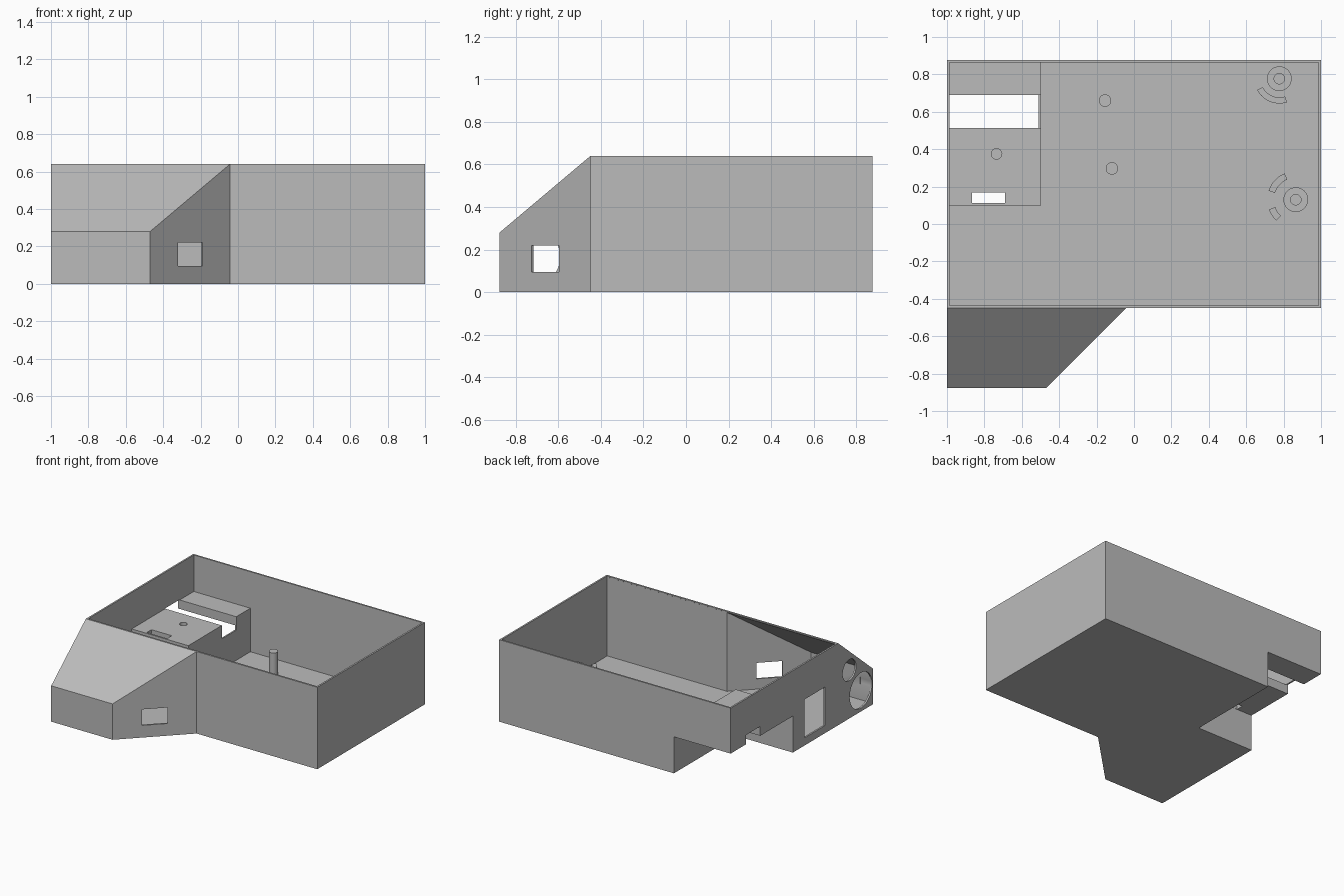
import bpy, bmesh, math
from mathutils import Matrix

if "Cube" in bpy.data.objects:
    bpy.data.objects.remove(bpy.data.objects["Cube"])

grey = bpy.data.materials.new("light_grey")
grey.diffuse_color = (0.5, 0.5, 0.5, 1)
grey.use_nodes = True
grey.node_tree.nodes["Principled BSDF"].inputs["Base Color"].default_value = grey.diffuse_color


def prism(name, pts, a, b, axis="z"):
    """Extrude a closed outline from a to b; along x the outline is (y, z)."""
    bm = bmesh.new()
    place = (lambda p, h: (p[0], p[1], h)) if axis == "z" else (lambda p, h: (h, p[0], p[1]))
    low = [bm.verts.new(place(p, a)) for p in pts]
    high = [bm.verts.new(place(p, b)) for p in pts]
    bm.faces.new(low[::-1])
    bm.faces.new(high)
    n = len(pts)
    for i in range(n):
        j = (i + 1) % n
        bm.faces.new((low[i], low[j], high[j], high[i]))
    bmesh.ops.recalc_face_normals(bm, faces=bm.faces)
    me = bpy.data.meshes.new(name)
    bm.to_mesh(me)
    bm.free()
    me.materials.append(grey)
    ob = bpy.data.objects.new(name, me)
    bpy.context.collection.objects.link(ob)
    return ob


def box(name, x0, x1, y0, y1, z0, z1):
    return prism(name, [(x0, y0), (x1, y0), (x1, y1), (x0, y1)], z0, z1)


def arc(cx, cy, r, a0, a1, n):
    return [(cx + r * math.cos(math.radians(a0 + (a1 - a0) * i / n)),
             cy + r * math.sin(math.radians(a0 + (a1 - a0) * i / n))) for i in range(n + 1)]


def circle(cx, cy, r, n=32):
    return arc(cx, cy, r, 0, 360, n)[:-1]


def cut(ob, *cutters):
    """Subtract each cutter in turn and remove it."""
    for c in cutters:
        m = ob.modifiers.new("cut", "BOOLEAN")
        m.operation, m.solver, m.object = "DIFFERENCE", "EXACT", c
        bpy.context.view_layer.objects.active = ob
        bpy.ops.object.modifier_apply(modifier=m.name)
        bpy.data.objects.remove(c)


def smooth(ob):
    bpy.ops.object.select_all(action="DESELECT")
    ob.select_set(True)
    bpy.context.view_layer.objects.active = ob
    bpy.ops.object.shade_smooth_by_angle(angle=math.radians(30))


W, H, D, F = 0.013, 0.64, 0.877, -0.45   # wall, height, half depth, front wall
SLOPE = (H - 0.28) / (D + F)             # rise of the sloped bay roof


def plan(w):
    k = 0.414 * w
    return [(-1 + w, -D + w), (-0.47 - k, -D + w), (-0.043 - k, F + w),
            (1 - w, F + w), (1 - w, D - w), (-1 + w, D - w)]


def roof_cut(drop, y_end):
    z = lambda y: H - drop + (y - F) * SLOPE
    return prism("roof_cutter", [(-1.1, z(-1.1)), (y_end, z(y_end)), (y_end, 1.5), (-1.1, 1.5)],
                 -1.5, 1.5, "x")


# Open case with a sloped bay at the front left
case = prism("case_shell", plan(0), 0, H)
cut(case, roof_cut(0, -0.3))

# Hollow interior, leaving the raised platform at the back left
cavity = prism("cavity", plan(W), 0.015, 1.0)
cut(cavity, roof_cut(0.02, F + W + 0.001),
    box("platform_keep", -1.2, -0.498, 0.098, 1.2, -1, 0.355))
cut(case, cavity)

# Recess below the platform, cable slot, small slot and blind screw hole
cut(case,
    box("recess", -1.2, -0.51, 0.11, 1.2, -0.5, 0.285),
    box("wide_slot", -1.2, -0.45, 0.512, 0.69, 0.25, 0.358),
    box("small_slot", -0.865, -0.69, 0.112, 0.168, 0.2, 0.5),
    prism("screw_hole", circle(-0.735, 0.375, 0.028), 0.30, 0.5))

# Openings in the left wall
cut(case,
    box("side_window", -1.1, -0.9, -0.287, -0.036, 0.06, 0.36),
    prism("small_port", circle(-0.588, 0.378, 0.083, 40), -1.1, -0.9, "x"),
    prism("large_port", circle(-0.73, 0.165, 0.138, 48), -1.1, -0.9, "x"))

# Window in the diagonal wall
window = box("diagonal_window", -0.08, 0.08, -0.092, 0.092, 0.095, 0.22)
window.data.transform(Matrix.Translation((-0.255, -0.662, 0)) @ Matrix.Rotation(math.radians(-45), 4, "Z"))
cut(case, window)
smooth(case)

# Support posts on the floor
for i, (x, y) in enumerate([(-0.155, 0.66), (-0.118, 0.297)]):
    smooth(prism(f"post_{i + 1}", circle(x, y, 0.033), 0.01, 0.19))

# Hollow bosses on the right
for i, (x, y) in enumerate([(0.777, 0.777), (0.865, 0.13)]):
    boss = prism(f"boss_{i + 1}", circle(x, y, 0.066), 0.01, 0.19)
    cut(boss, prism("bore", circle(x, y, 0.028), 0.02, 0.4))
    smooth(boss)

# Curved guide ribs around the bosses
for i, (x, y, r0, r1, a0, a1) in enumerate([(0.777, 0.777, 0.1, 0.133, 207, 288),
                                            (0.865, 0.13, 0.117, 0.153, 113, 162),
                                            (0.865, 0.13, 0.117, 0.153, 200, 227)]):
    outline = arc(x, y, r1, a0, a1, 10) + arc(x, y, r0, a1, a0, 10)
    smooth(prism(f"guide_rib_{i + 1}", outline, 0.01, 0.19))
